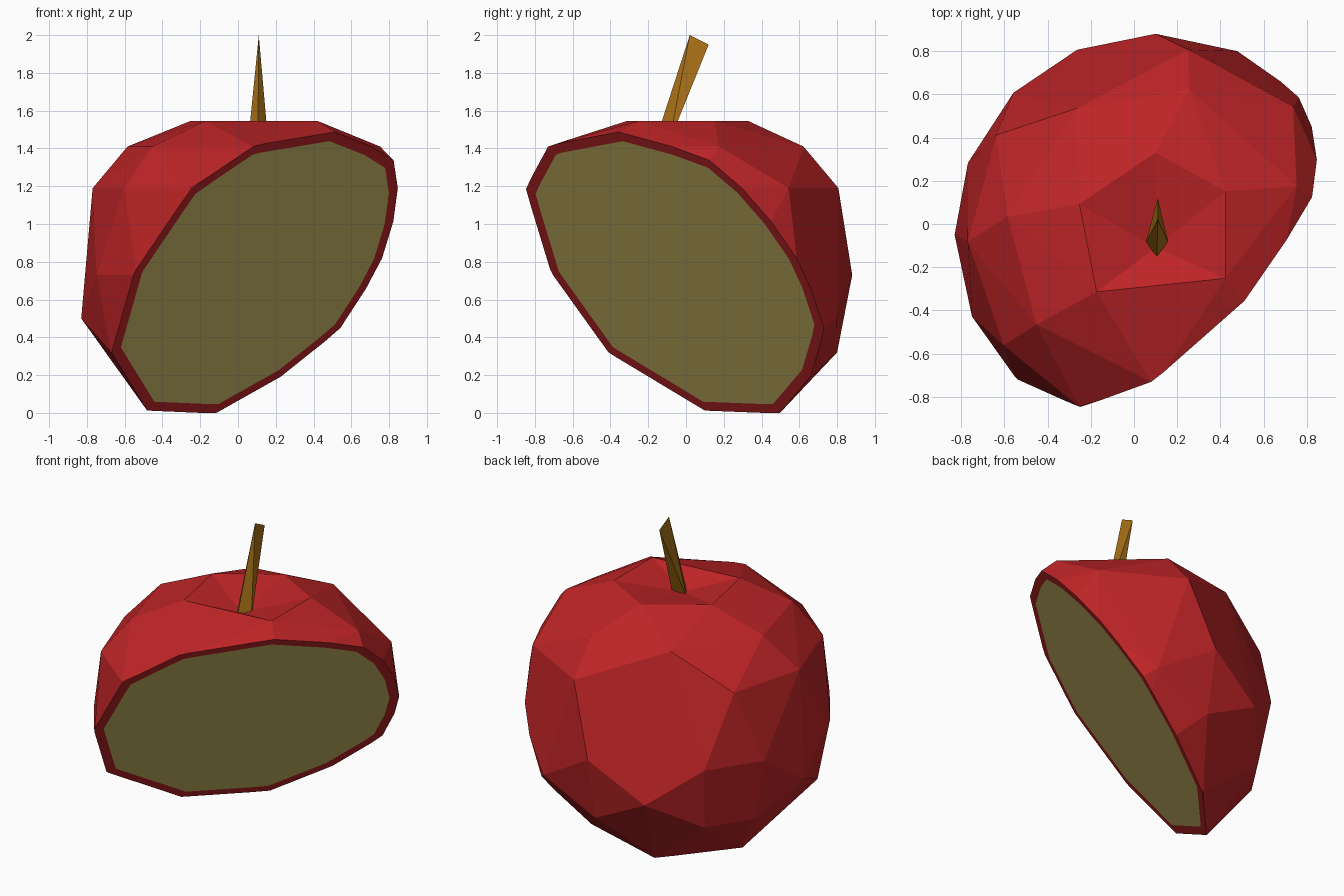
import bpy, bmesh, math
from mathutils import Vector

if "Cube" in bpy.data.objects:
    bpy.data.objects.remove(bpy.data.objects["Cube"])


def material(name, rgb):
    m = bpy.data.materials.new(name)
    m.diffuse_color = (*rgb, 1.0)
    m.use_nodes = True
    m.node_tree.nodes["Principled BSDF"].inputs["Base Color"].default_value = m.diffuse_color
    return m


red = material("skin_red", (0.52, 0.018, 0.020))
cream = material("flesh_cream", (0.61, 0.49, 0.135))
brown = material("stem_brown", (0.40, 0.165, 0.008))


def finish(bm, name, mats):
    bmesh.ops.recalc_face_normals(bm, faces=bm.faces[:])
    me = bpy.data.meshes.new(name)
    bm.to_mesh(me)
    bm.free()
    for m in mats:
        me.materials.append(m)
    ob = bpy.data.objects.new(name, me)
    bpy.context.collection.objects.link(ob)
    return ob


def hull(points):
    bm = bmesh.new()
    for p in points:
        bm.verts.new(p)
    bmesh.ops.convex_hull(bm, input=bm.verts[:])
    loose = [v for v in bm.verts if not v.link_faces]
    bmesh.ops.delete(bm, geom=loose, context='VERTS')
    return bm


# fruit body: irregular rings (height, radius, angles) around a slightly offset axis
AX, AY = 0.10, -0.05
rings = [
    (1.545, 0.38, (32, 90, 158, 224, 328)),
    (1.41, 0.69, (19, 77, 122, 173, 217, 270, 320)),
    (1.19, 0.87, (5, 43, 80, 148, 182, 216, 246, 278, 320)),
    (0.73, 0.93, (0, 22, 44, 90, 135, 159, 204, 227, 270, 315)),
    (0.50, 0.93, (66, 113, 180)),
    (0.32, 0.85, (0, 45, 90, 136, 158, 205, 250, 300)),
    (0.00, 0.59, (4, 58, 112, 166, 220, 274, 328)),
]
pts = []
for z, r, angles in rings:
    for a in angles:
        t = math.radians(a)
        pts.append((AX + r * math.cos(t), AY + r * math.sin(t), z))
bm = hull(pts)
bmesh.ops.dissolve_limit(bm, angle_limit=math.radians(1.5),
                         verts=bm.verts[:], edges=bm.edges[:])

# dimple under the stem
bm.normal_update()
top = [f for f in bm.faces if abs(f.normal.z) > 0.98 and f.calc_center_median().z > 1.53]
dip = bmesh.ops.poke(bm, faces=top)["verts"]
for v in dip:
    v.co = Vector((AX, -0.11, 1.46))

# slanted cut through the fruit
n = Vector((0.724, -0.69, -0.70)).normalized()
co = Vector((0.072, -0.069, 0.75))
res = bmesh.ops.bisect_plane(bm, geom=bm.verts[:] + bm.edges[:] + bm.faces[:],
                             plane_co=co, plane_no=n, clear_outer=True)
cut_verts = [g for g in res["geom_cut"] if isinstance(g, bmesh.types.BMVert)]
bmesh.ops.remove_doubles(bm, verts=cut_verts, dist=0.03)
border = [e for e in bm.edges if e.is_boundary]
bmesh.ops.holes_fill(bm, edges=border, sides=0)
bmesh.ops.recalc_face_normals(bm, faces=bm.faces[:])
bm.normal_update()

# flesh inset inside a rim of skin
cap = [f for f in bm.faces
       if f.normal.dot(n) > 0.999 and abs((f.calc_center_median() - co).dot(n)) < 0.01]
bmesh.ops.inset_region(bm, faces=cap, thickness=0.058, use_even_offset=True,
                       use_boundary=True)
for f in cap:
    f.material_index = 1
finish(bm, "cut_fruit", [red, cream])

# stem: leaning wedge with a triangular foot and a slanted edge on top
stem = hull([(0.11, 0.02, 2.0), (0.11, 0.12, 1.95),
             (0.105, -0.165, 1.43), (0.053, -0.09, 1.43), (0.16, -0.09, 1.43)])
finish(stem, "stem", [brown])
